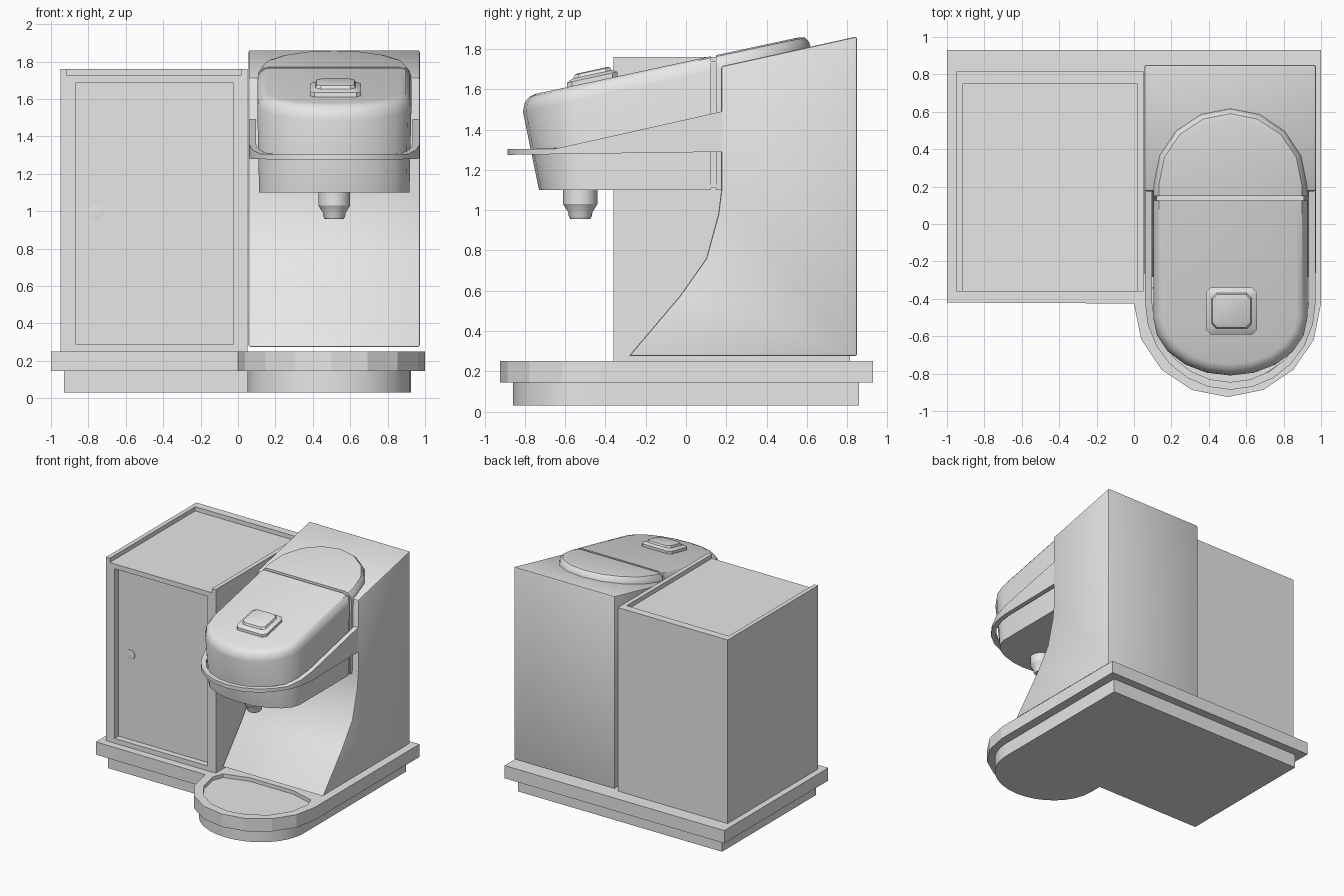
import bpy, bmesh, math

cube = bpy.data.objects.get("Cube")
if cube:
    bpy.data.objects.remove(cube)

grey = bpy.data.materials.new("plain_grey")
grey.use_nodes = True
grey.diffuse_color = (0.8, 0.8, 0.8, 1)
grey.node_tree.nodes["Principled BSDF"].inputs["Base Color"].default_value = (0.8, 0.8, 0.8, 1)

CX = 0.515  # centre line of the machine


def finish(name, bm, smooth=30, bevel=0):
    bmesh.ops.recalc_face_normals(bm, faces=bm.faces)
    mesh = bpy.data.meshes.new(name)
    bm.to_mesh(mesh)
    bm.free()
    mesh.materials.append(grey)
    ob = bpy.data.objects.new(name, mesh)
    bpy.context.collection.objects.link(ob)
    bpy.ops.object.select_all(action='DESELECT')
    bpy.context.view_layer.objects.active = ob
    ob.select_set(True)
    if bevel:
        mod = ob.modifiers.new("soft_edges", 'BEVEL')
        mod.width, mod.segments, mod.limit_method = bevel, 2, 'ANGLE'
        mod.angle_limit = math.radians(40)
        bpy.ops.object.modifier_apply(modifier=mod.name)
    if smooth:
        bpy.ops.object.shade_smooth_by_angle(angle=math.radians(smooth))
    return ob


def loft(name, rings, closed=False, **kw):
    """Skin matching rings of points; cap the ends, or join last to first."""
    bm = bmesh.new()
    loops = [[bm.verts.new(p) for p in ring] for ring in rings]
    n = len(loops[0])
    pairs = list(zip(loops, loops[1:]))
    for a, b in pairs:
        for i in range(n):
            j = (i + 1) % n
            bm.faces.new((a[i], a[j], b[j], b[i]))
    bm.faces.new(loops[0])
    bm.faces.new(loops[-1])
    return finish(name, bm, **kw)


def slab(name, outline, z0, z1, **kw):
    return loft(name, [[(x, y, z) for x, y in outline] for z in (z0, z1)], **kw)


def box(name, x, y, z, **kw):
    return slab(name, [(x[0], y[0]), (x[1], y[0]), (x[1], y[1]), (x[0], y[1])], z[0], z[1], **kw)


def arc(cx, cy, rx, ry, n=8, back=False):
    """Half ellipse running from -x to +x, bulging to the front or back."""
    s = 1 if back else -1
    return [(cx - rx * math.cos(math.pi * i / n), cy + s * ry * math.sin(math.pi * i / n))
            for i in range(n + 1)]


def cut(ob, cutter):
    mod = ob.modifiers.new("recess", 'BOOLEAN')
    mod.operation, mod.solver, mod.object = 'DIFFERENCE', 'EXACT', cutter
    bpy.ops.object.select_all(action='DESELECT')
    bpy.context.view_layer.objects.active = ob
    ob.select_set(True)
    bpy.ops.object.modifier_apply(modifier=mod.name)
    bpy.data.objects.remove(cutter)


# Stepped base with a rounded tongue under the spout
slab("base_foot", [(-0.93, 0.86), (-0.93, -0.36), (0.05, -0.36)]
     + arc(0.4875, -0.467, 0.4375, 0.393, 16) + [(0.925, 0.86)], 0.03, 0.145)
plate = slab("base_plate", [(-1, 0.93), (-1, -0.42)] + arc(0.5, -0.425, 0.5, 0.5)
             + [(1, 0.93)], 0.145, 0.25, smooth=0)
cut(plate, slab("tray_cutter", arc(0.5, -0.425, 0.43, 0.43)
                + [(0.9, -0.34), (0.7, -0.28), (0.3, -0.28), (0.1, -0.34)], 0.22, 0.3, smooth=0))

# Side cabinet: rimmed top open at the front, recessed door
cabinet = box("cabinet", (-0.95, 0.05), (-0.36, 0.815), (0.25, 1.76), smooth=0)
cut(cabinet, box("top_cutter", (-0.915, 0.015), (-0.5, 0.75), (1.725, 1.9), smooth=0))
cut(cabinet, box("door_cutter", (-0.87, -0.025), (-0.5, -0.31), (0.29, 1.685), smooth=0))
knob = [[(-0.76 + r * math.cos(math.tau * i / 16), y, 0.99 + r * math.sin(math.tau * i / 16))
         for i in range(16)] for r, y in ((0.04, -0.305), (0.04, -0.314), (0.025, -0.316))]
loft("door_knob", knob)

# Machine column with a sweeping front
profile = [(0.85, 0.275), (0.85, 1.863), (0.175, 1.715), (0.175, 1.1), (0.16, 0.98),
           (0.10, 0.76), (-0.03, 0.575), (-0.285, 0.275)]
loft("column", [[(x, y, z) for y, z in profile] for x in (0.055, 0.973)], bevel=0.012)


# Brewing head: flat underside, sloping rounded top
def top_z(y):
    return 1.765 + 0.215 * (y - 0.125)


def head_rings(outline, sizes):
    rings = []
    for k, (inset, drop) in enumerate(sizes):
        pts = outline(inset, k == 0)
        rings.append([(x, y, 1.10 if k == 0 else top_z(y) - drop) for x, y in pts])
    return rings


sizes = [(0.01, 0), (0, 0.075), (0.008, 0.035), (0.03, 0.008), (0.06, 0)]


def front_outline(inset, bottom):
    ry = 0.23 if bottom else 0.31 - inset
    pts = arc(CX, -0.5, 0.412 - inset, ry, 10)
    return pts + [(pts[-1][0], 0.125), (pts[0][0], 0.125)]


def back_outline(inset, bottom):
    pts = arc(CX, 0.21, 0.412 - inset, 0.41 - inset, 8, back=True)
    return pts + [(pts[-1][0], 0.15), (pts[0][0], 0.15)]


loft("head_front", head_rings(front_outline, sizes), smooth=35)
loft("head_back", head_rings(back_outline, sizes), smooth=35)
box("head_seam", (CX - 0.395, CX + 0.395), (0.11, 0.18), (1.11, 1.74))


# Lever band wrapping the head and rising to the column
def band_point(x, y, upper):
    if upper:
        return (x, y, 1.305 + 0.224 * max(0, y + 0.65))
    return (x, y, 1.275 + 0.014 * max(0, y + 0.885))


def band_path(rx, ry):
    half = arc(CX, -0.42, rx, ry, 12)
    return [(half[0][0], 0.19)] + half + [(half[-1][0], 0.19)]


outer, inner = band_path(0.456, 0.466), band_path(0.418, 0.425)
loft("lever_band", [[band_point(*o, False), band_point(*o, True),
                     band_point(*i, True), band_point(*i, False)]
                    for o, i in zip(outer, inner)])

# Button following the slope of the head
button = []
for inset, rise in ((0, -0.03), (0, 0.022), (0.012, 0.03), (0.03, 0.036), (0.036, 0.052), (0.05, 0.057)):
    x0, x1, y0, y1 = 0.385 + inset, 0.658 - inset, -0.59 + inset, -0.34 - inset
    c = 0.025
    pts = [(x0 + c, y0), (x1 - c, y0), (x1, y0 + c), (x1, y1 - c),
           (x1 - c, y1), (x0 + c, y1), (x0, y1 - c), (x0, y0 + c)]
    button.append([(x, y, top_z(y) + rise) for x, y in pts])
loft("button", button)

# Spout
spout = [[(CX + r * math.cos(math.tau * i / 16), -0.525 + r * math.sin(math.tau * i / 16), z)
          for i in range(16)]
         for r, z in ((0.085, 1.12), (0.085, 1.03), (0.06, 0.99), (0.058, 0.972), (0.05, 0.957))]
loft("spout", spout)
